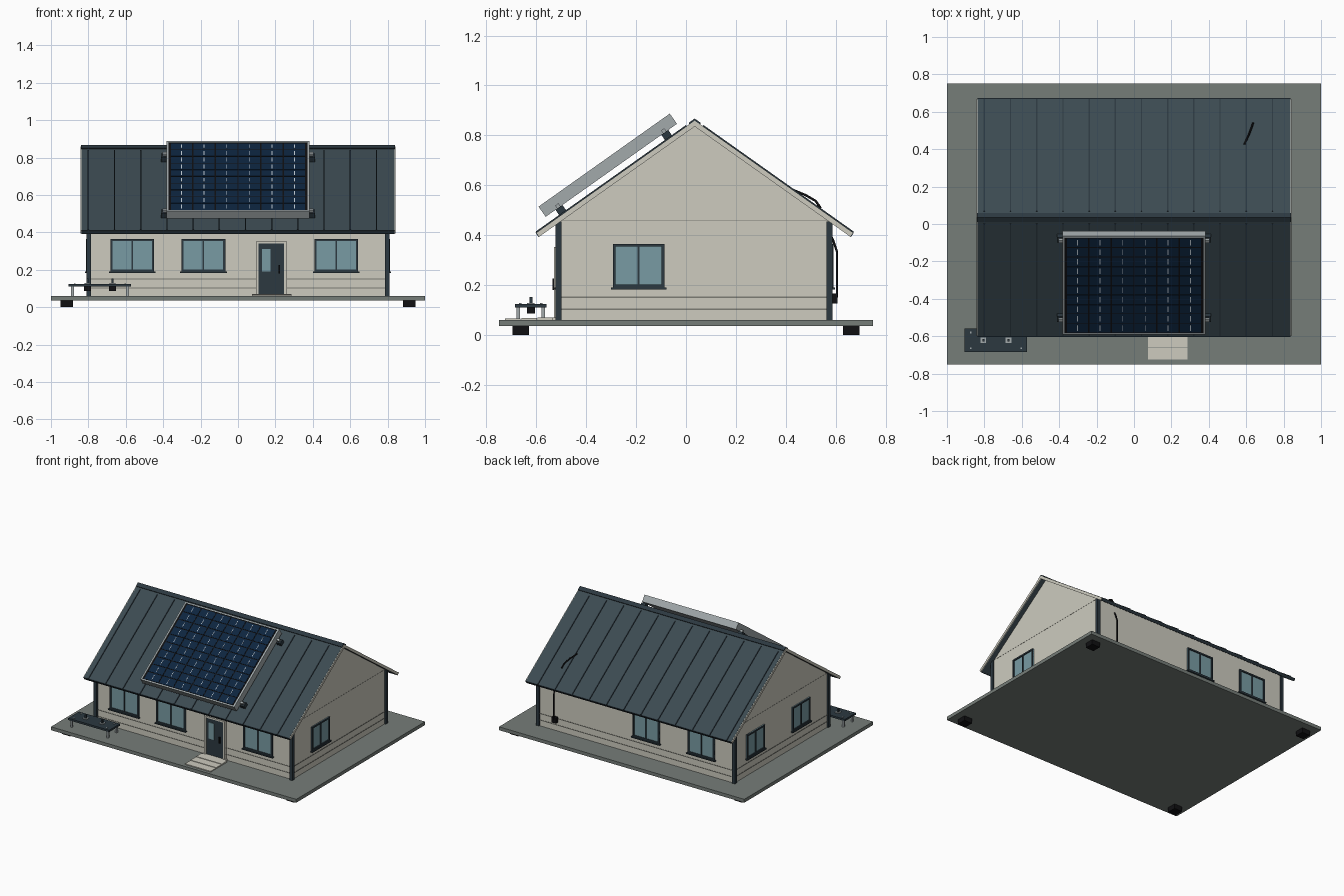
import bpy, bmesh, math
from mathutils import Matrix, Vector

cube = bpy.data.objects.get("Cube")
if cube:
    bpy.data.objects.remove(cube, do_unlink=True)


def material(name, *rgb):
    m = bpy.data.materials.new(name)
    m.use_nodes = True
    m.diffuse_color = (*rgb, 1)
    m.node_tree.nodes["Principled BSDF"].inputs["Base Color"].default_value = (*rgb, 1)
    return m


WALL = material("cream_siding", .61, .597, .52)
ROOF = material("slate_roof", .045, .069, .082)
BASE = material("concrete_grey", .18, .205, .19)
GLASS = material("blue_glass", .19, .33, .37)
TRIM = material("dark_trim", .025, .04, .051)
NAVY = material("navy_cells", .004, .018, .05)
METAL = material("pale_metal", .36, .4, .41)
BLACK = material("black", .005, .005, .006)
SILVER = material("silver_lines", .55, .62, .68)
GROOVE = material("siding_shadow", .2, .2, .175)


def finish(name, bm, mat, matrix=None):
    if matrix:
        bm.transform(matrix)
    bmesh.ops.recalc_face_normals(bm, faces=bm.faces)
    mesh = bpy.data.meshes.new(name)
    bm.to_mesh(mesh)
    bm.free()
    mesh.materials.append(mat)
    obj = bpy.data.objects.new(name, mesh)
    bpy.context.collection.objects.link(obj)
    return obj


def boxes(name, mat, ranges, matrix=None):
    """One object from boxes given as (x0, x1, y0, y1, z0, z1)."""
    bm = bmesh.new()
    for x0, x1, y0, y1, z0, z1 in ranges:
        place = Matrix.Translation(((x0 + x1) / 2, (y0 + y1) / 2, (z0 + z1) / 2))
        bmesh.ops.create_cube(bm, size=1, matrix=place @ Matrix.Diagonal((x1 - x0, y1 - y0, z1 - z0, 1)))
    return finish(name, bm, mat, matrix)


def around(x, y, rx, ry, z0, z1):
    return (x - rx, x + rx, y - ry, y + ry, z0, z1)


def frame(origin, u, v, w):
    return Matrix.Translation(origin) @ Matrix((u, v, w)).transposed().to_4x4()


# Platform and feet
boxes("platform", BASE, [around(0, 0, 1, .75, .035, .06)])
boxes("platform_feet", BLACK, [around(sx * .915, sy * .663, .033, .033, 0, .036)
                               for sx in (-1, 1) for sy in (-1, 1)])

# House body: gable profile pushed along x
HX, Y0, Y1, RY, RZ = .8, -.51, .58, .035, .86
SLOPE = math.atan2(.45, .635)
C, S, LENGTH = math.cos(SLOPE), math.sin(SLOPE), math.hypot(.45, .635)
bm = bmesh.new()
profile = [(Y0, .06), (Y1, .06), (Y1, .455), (RY, RZ - .018), (Y0, .455)]
face = bm.faces.new([bm.verts.new((-HX, y, z)) for y, z in profile])
ext = bmesh.ops.extrude_face_region(bm, geom=[face])
bmesh.ops.translate(bm, vec=(2 * HX, 0, 0), verts=[v for v in ext["geom"] if isinstance(v, bmesh.types.BMVert)])
finish("house_walls", bm, WALL)
boxes("corner_posts", TRIM, [around(sx * .798, y, .012, .012, .06, .455)
                             for sx in (-1, 1) for y in (Y0 - .002, Y1 - .004)])

# Siding grooves and gable seams
MID, HALF = (Y0 + Y1) / 2, (Y1 - Y0) / 2
boxes("siding_grooves", GROOVE, [around(0, MID, HX + .002, HALF + .002, z, z + .005)
                                 for z in (.1, .148)])
boxes("gable_seams", GROOVE, [around(0, MID, HX + .001, HALF - .002, .459, .461)])

# Wall frames: local x runs along the wall, y up, z outward
Z = (0, 0, 1)
FRONT = frame((0, Y0, 0), (1, 0, 0), Z, (0, -1, 0))
BACK = frame((0, Y1, 0), (1, 0, 0), Z, (0, 1, 0))
LEFT = frame((HX, 0, 0), (0, 1, 0), Z, (1, 0, 0))
RIGHT = frame((-HX, 0, 0), (0, 1, 0), Z, (-1, 0, 0))


def window(name, wall, u, half):
    low, high, t = .19, .365, .011
    boxes(name + "_glass", GLASS, [(u - half, u + half, low, high, -.01, .005)], wall)
    boxes(name + "_frame", TRIM, [
        (u - half, u - half + t, low, high, 0, .012),
        (u + half - t, u + half, low, high, 0, .012),
        (u - .004, u + .004, low, high, 0, .011),
        (u - half, u + half, low, low + t, 0, .012),
        (u - half, u + half, high - t, high, 0, .012),
        (u - half - .008, u + half + .008, low - .008, low, 0, .018)], wall)


for i, u in enumerate((-.565, -.185, .525)):
    window(f"front_window_{i + 1}", FRONT, u, .117)
for i, u in enumerate((-.535, -.085)):
    window(f"back_window_{i + 1}", BACK, u, .108)
for i, u in enumerate((-.19, .34)):
    window(f"right_window_{i + 1}", RIGHT, u, .103)
window("left_window", LEFT, -.19, .103)

# Door and steps
boxes("door_frame", WALL, [(.095, .11, .06, .352, 0, .02), (.247, .262, .06, .352, 0, .02),
                           (.095, .262, .34, .352, 0, .02), (.085, .272, .06, .07, 0, .026)], FRONT)
boxes("door", TRIM, [(.11, .247, .07, .34, 0, .013)], FRONT)
boxes("door_glass", GLASS, [(.128, .175, .19, .31, .01, .017)], FRONT)
boxes("door_handle", BLACK, [(.216, .224, .18, .225, .01, .026)], FRONT)
boxes("door_steps", WALL, [(.075, .285, y, y + .062, .06, z)
                           for y, z in ((-.725, .066), (-.66, .068), (-.595, .07))])

# Roof frames: local x along the ridge, y down the slope, z outward
for side, d in (("front", -1), ("back", 1)):
    pitch = frame((0, RY, RZ), (1, 0, 0), (0, d * C, -S), (0, d * S, C))
    boxes(side + "_roof", ROOF, [(-.838, .838, 0, LENGTH, -.018, 0)], pitch)
    boxes(side + "_barge_boards", WALL, [around(sx * .8395, LENGTH / 2, .003, LENGTH / 2, -.02, -.001)
                                         for sx in (-1, 1)], pitch)
    boxes(side + "_roof_seams", TRIM, [around(-.8 + .14 * i, LENGTH / 2 + .02, .0035, LENGTH / 2 - .02, -.001, .005)
                                       for i in range(12)], pitch)
    boxes(side + "_ridge_cap", TRIM, [(-.84, .84, -.004, .026, 0, .006)], pitch)
    boxes(side + "_eave_trim", TRIM, [(-.838, .838, LENGTH - .003, LENGTH + .003, -.02, .001)], pitch)
    if d < 0:
        SOLAR = pitch

# Solar panel: tray, rim, cells, grid and dashed conductors
TOP, BOTTOM, FACE = .08, .7, .076
boxes("panel_tray", METAL, [(-.383, .383, .066, .711, .03, FACE - .003)], SOLAR)
boxes("panel_rim", METAL, [(-.383, -.371, .066, .711, .07, .08), (.371, .383, .066, .711, .07, .08),
                           (-.383, .383, .066, .077, .07, .08), (-.383, .383, .702, .711, .07, .08)], SOLAR)
boxes("panel_backing", BLACK, [(-.372, .372, .076, .703, .07, FACE)], SOLAR)
STEP_X, STEP_Y = .121, (BOTTOM - TOP) / 10
cells, dashes = [], []
for i in range(6):
    for j in range(10):
        x, y = (i - 2.5) * STEP_X, TOP + (j + .5) * STEP_Y
        cells.append(around(x, y, STEP_X / 2 - .0035, STEP_Y / 2 - .003, FACE - .001, FACE + .002))
        dashes.append(around(x, y, .002, STEP_Y / 2 - .013, FACE, FACE + .003))
boxes("solar_cells", NAVY, cells, SOLAR)
boxes("cell_conductors", SILVER, dashes, SOLAR)
spots = [(sx, y) for sx in (-1, 1) for y in (.126, .646)]
boxes("panel_brackets", TRIM, [around(sx * .395, y, .018, .017, 0, .03) for sx, y in spots], SOLAR)
boxes("bracket_clamps", METAL, [around(sx * .392, y, .012, .008, .028, .045) for sx, y in spots], SOLAR)

# Bench with two mounted fittings
BX, BY = -.738, -.622
boxes("bench_top", TRIM, [around(BX, BY, .167, .063, .11, .124)])
boxes("bench_legs", METAL, [around(BX + sx * .147, BY + sy * .05, .007, .007, .06, .111)
                            for sx in (-1, 1) for sy in (-1, 1)])
fittings = [(BX + sx * .067, BY) for sx in (-1, 1)]
boxes("bench_fittings", BLACK, [around(x, y, .018, .016, .085, .111) for x, y in fittings])
boxes("fitting_plates", METAL, [around(x, y, .015, .015, .123, .128) for x, y in fittings])
boxes("fitting_posts", TRIM, [around(x, y, .006, .006, .126, .152) for x, y in fittings])
boxes("bench_bolts", METAL, [around(BX + sx * .135, BY + sy * .042, .005, .005, .123, .127)
                             for sx in (-1, 1) for sy in (-1, 1)])


# Cables and junction box
def cable(name, points):
    curve = bpy.data.curves.new(name, "CURVE")
    curve.dimensions = "3D"
    curve.bevel_depth = .005
    curve.bevel_resolution = 1
    curve.use_fill_caps = True
    spline = curve.splines.new("POLY")
    spline.points.add(len(points) - 1)
    for p, co in zip(spline.points, points):
        p.co = (*co, 1)
    curve.materials.append(BLACK)
    bpy.context.collection.objects.link(bpy.data.objects.new(name, curve))


cable("roof_cable", [(.59, .425, .583), (.615, .48, .56), (.63, .52, .537), (.637, .54, .508)])
cable("wall_cable", [(.655, .58, .4), (.655, .59, .38), (.655, .605, .335), (.655, .605, .15)])
boxes("junction_box", BLACK, [around(.655, .593, .018, .014, .125, .165)])
